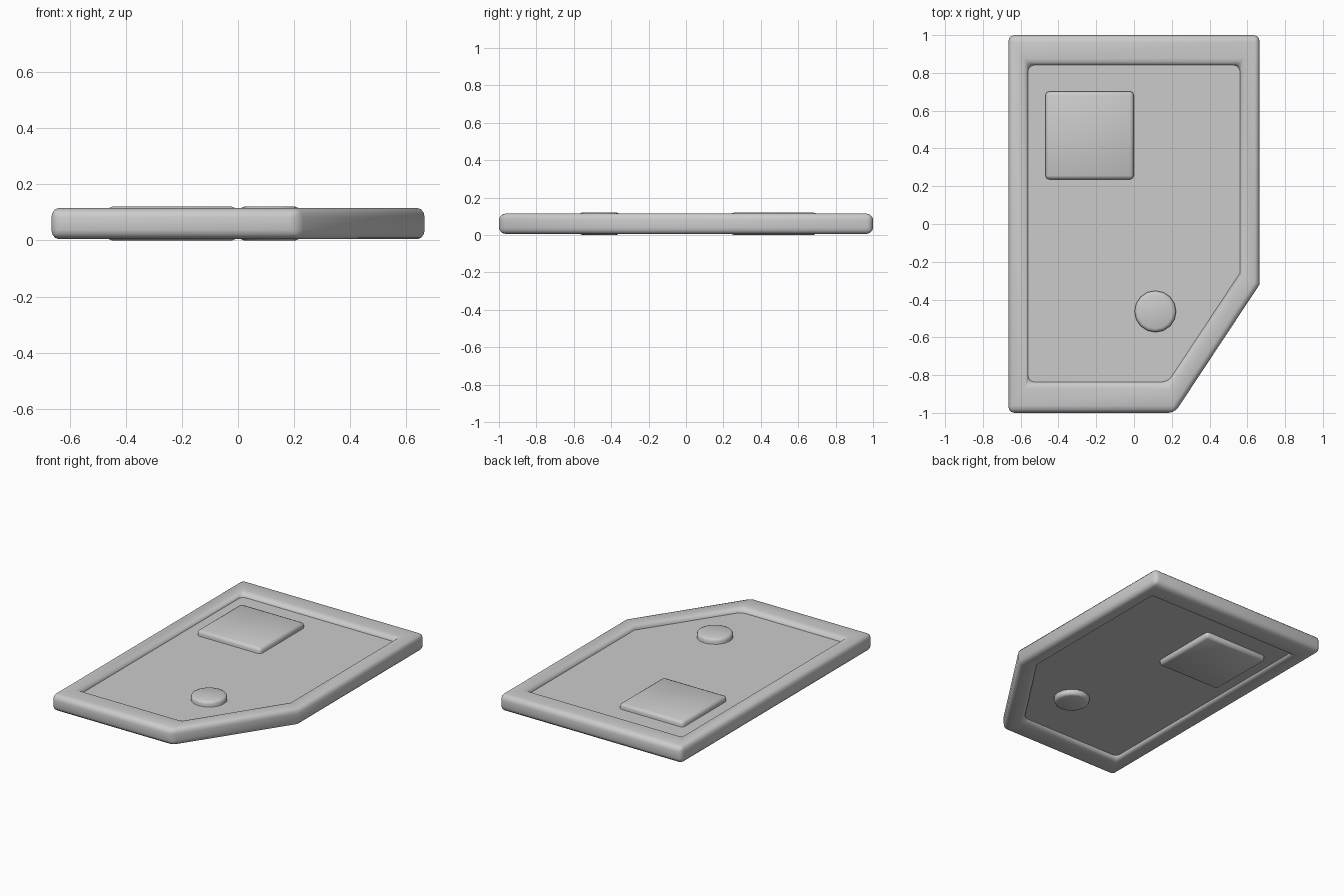
import bpy, bmesh
from mathutils import Vector

if "Cube" in bpy.data.objects:
    bpy.data.objects.remove(bpy.data.objects["Cube"])

OUTER = [(-0.665, -1), (0.215, -1), (0.665, -0.32), (0.665, 1), (-0.665, 1)]
INNER = [(-0.56, -0.835), (0.18, -0.835), (0.56, -0.26), (0.56, 0.84), (-0.56, 0.84)]


def finish(name, bm, bevel=0.0, segments=2, smooth=True):
    bmesh.ops.recalc_face_normals(bm, faces=bm.faces)
    mesh = bpy.data.meshes.new(name)
    bm.to_mesh(mesh)
    bm.free()
    ob = bpy.data.objects.new(name, mesh)
    bpy.context.collection.objects.link(ob)
    for p in mesh.polygons:
        p.use_smooth = smooth
    if bevel:
        m = ob.modifiers.new("rounded_edges", 'BEVEL')
        m.width = bevel
        m.segments = segments
        m.limit_method = 'ANGLE'
        m.angle_limit = 0.6
    return ob


def ring(bm, points, z):
    return [bm.verts.new((x, y, z)) for x, y in points]


# Rounded frame with a five-sided opening
bm = bmesh.new()
loops = [ring(bm, OUTER, 0.005), ring(bm, OUTER, 0.115),
         ring(bm, INNER, 0.115), ring(bm, INNER, 0.005)]
for k in range(4):
    a, b = loops[k], loops[(k + 1) % 4]
    for i in range(5):
        j = (i + 1) % 5
        bm.faces.new((a[i], a[j], b[j], b[i]))
finish("frame", bm, 0.032, 3)

# Flat panel recessed on both sides, its rim hidden inside the frame
bm = bmesh.new()
rim = [(Vector(a) + Vector(b)) / 2 for a, b in zip(OUTER, INNER)]
low, high = ring(bm, rim, 0.035), ring(bm, rim, 0.085)
bm.faces.new(low)
bm.faces.new(high)
for i in range(5):
    j = (i + 1) % 5
    bm.faces.new((low[i], low[j], high[j], high[i]))
finish("panel", bm, smooth=False)

# Square block passing through the panel
bm = bmesh.new()
bmesh.ops.create_cube(bm, size=1)
bmesh.ops.scale(bm, vec=(0.468, 0.466, 0.12), verts=bm.verts)
bmesh.ops.translate(bm, vec=(-0.235, 0.469, 0.06), verts=bm.verts)
finish("square_block", bm, 0.02, 2)

# Round stud passing through the panel
bm = bmesh.new()
bmesh.ops.create_cone(bm, cap_ends=True, segments=16, radius1=0.11, radius2=0.11, depth=0.12)
bmesh.ops.translate(bm, vec=(0.113, -0.463, 0.06), verts=bm.verts)
finish("round_stud", bm, 0.018, 2)
